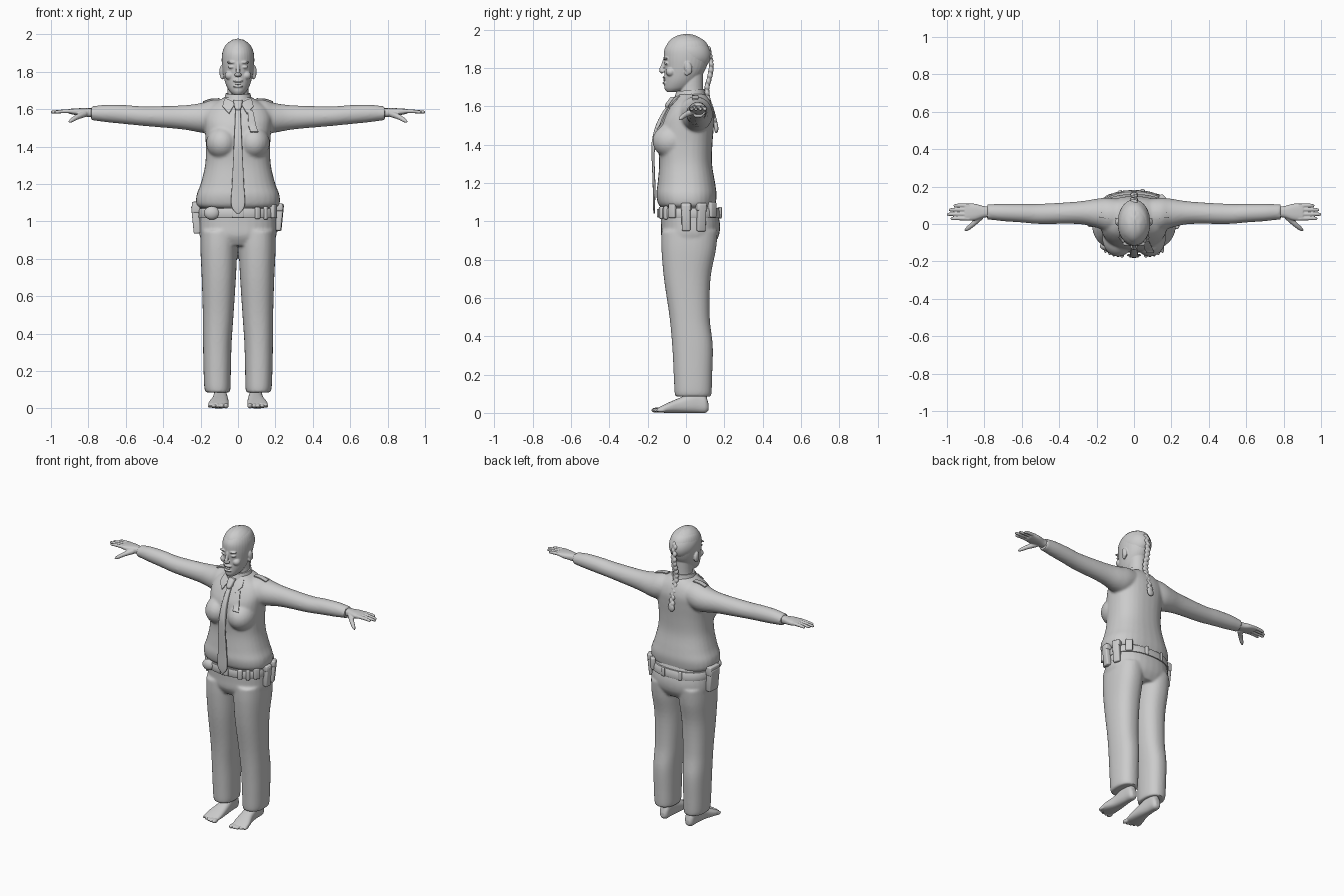
import bpy, bmesh, math
from mathutils import Vector, Matrix

if "Cube" in bpy.data.objects:
    bpy.data.objects.remove(bpy.data.objects["Cube"], do_unlink=True)

grey = bpy.data.materials.new("plain grey")
grey.use_nodes = True
GREY = (.6, .6, .6, 1)
grey.diffuse_color = GREY
grey.node_tree.nodes["Principled BSDF"].inputs["Base Color"].default_value = GREY


def spline(rows, steps):
    """Smoothly interpolate a list of equal-length tuples."""
    out = []
    for i in range(len(rows) - 1):
        p, q, r, s = (rows[max(i - 1, 0)], rows[i], rows[i + 1], rows[min(i + 2, len(rows) - 1)])
        for k in range(steps):
            t = k / steps
            out.append([b + .5 * t * (c - a + t * (2*a - 5*b + 4*c - d + t * (3*(b - c) + d - a)))
                        for a, b, c, d in zip(p, q, r, s)])
    return out + [list(rows[-1])]


def skin(bm, rings):
    """Join rings of points into a closed shell."""
    loops = [[bm.verts.new(p) for p in ring] for ring in rings]
    for lo, hi in zip(loops, loops[1:]):
        for i in range(len(lo)):
            bm.faces.new((lo[i - 1], lo[i], hi[i], hi[i - 1]))
    bm.faces.new(loops[0])
    bm.faces.new(loops[-1])


def loft(bm, rows, axis="z", power=2, sides=32, steps=5):
    """Rows give position on the axis, then low and high bounds of both other directions."""
    rings = []
    for t, a0, a1, b0, b1 in spline(rows, steps):
        ring = []
        for i in range(sides):
            ang = math.tau * i / sides
            c, s = math.cos(ang), math.sin(ang)
            a = (a0 + a1) / 2 + (a1 - a0) / 2 * math.copysign(abs(c) ** (2 / power), c)
            b = (b0 + b1) / 2 + (b1 - b0) / 2 * math.copysign(abs(s) ** (2 / power), s)
            ring.append({"z": (a, b, t), "x": (t, a, b), "y": (a, t, b)}[axis])
        rings.append(ring)
    skin(bm, rings)


def loft_sym(bm, rows, **kw):
    loft(bm, [(z, -x, x, y0, y1) for z, x, y0, y1 in rows], **kw)


def tube(bm, rows, sides=12, steps=4):
    """Rows are x, y, z, radius."""
    pts = spline(rows, steps)
    rings = []
    for i, p in enumerate(pts):
        d = Vector(pts[min(i + 1, len(pts) - 1)][:3]) - Vector(pts[max(i - 1, 0)][:3])
        rot = d.to_track_quat("Z", "Y")
        rings.append([Vector(p[:3]) + rot @ Vector((p[3] * math.cos(math.tau * k / sides),
                      p[3] * math.sin(math.tau * k / sides), 0)) for k in range(sides)])
    skin(bm, rings)


def ball(bm, centre, radii, tilt=0):
    m = Matrix.Translation(centre) @ Matrix.Rotation(tilt, 4, "X") @ Matrix.Diagonal((*radii, 1))
    return bmesh.ops.create_uvsphere(bm, u_segments=24, v_segments=14, radius=1, matrix=m)["verts"]


def mirror(bm):
    g = bmesh.ops.duplicate(bm, geom=bm.verts[:] + bm.edges[:] + bm.faces[:])["geom"]
    for v in g:
        if isinstance(v, bmesh.types.BMVert):
            v.co.x *= -1


def finish(name, bm, voxel=0, relax=0, mods=(), angle=40):
    """Make the object; optionally fuse its shells and soften them."""
    bmesh.ops.recalc_face_normals(bm, faces=bm.faces)
    me = bpy.data.meshes.new(name)
    bm.to_mesh(me)
    bm.free()
    me.materials.append(grey)
    ob = bpy.data.objects.new(name, me)
    bpy.context.collection.objects.link(ob)
    steps = list(mods)
    if voxel:
        steps.append(("REMESH", dict(mode="VOXEL", voxel_size=voxel)))
    if relax:
        steps.append(("SMOOTH", dict(factor=.5, iterations=relax)))
    for kind, props in steps:
        m = ob.modifiers.new(kind.lower(), kind)
        for k, v in props.items():
            setattr(m, k, v)
    bpy.ops.object.select_all(action="DESELECT")
    ob.select_set(True)
    bpy.context.view_layer.objects.active = ob
    bpy.ops.object.convert(target="MESH")
    bpy.ops.object.shade_smooth_by_angle(angle=math.radians(angle))
    return ob


def box(name, centre, size, turn=0, bevel=.008, lean=0):
    bm = bmesh.new()
    m = (Matrix.Translation(centre) @ Matrix.Rotation(turn, 4, "Z") @ Matrix.Rotation(lean, 4, "X")
         @ Matrix.Diagonal((*size, 1)))
    bmesh.ops.create_cube(bm, size=1, matrix=m)
    return finish(name, bm, mods=[("BEVEL", dict(width=bevel, segments=3))])


def plate(name, corners, target, thick=.009, n=10):
    """Thin patch of cloth laid onto the target."""
    a, b, c, d = map(Vector, corners)
    bm = bmesh.new()
    grid = [[bm.verts.new(a.lerp(b, i / n).lerp(d.lerp(c, i / n), j / n))
             for i in range(n + 1)] for j in range(n + 1)]
    for j in range(n):
        for i in range(n):
            bm.faces.new((grid[j][i], grid[j][i + 1], grid[j + 1][i + 1], grid[j + 1][i]))
    return finish(name, bm, mods=[
        ("SHRINKWRAP", dict(target=target, offset=.003)),
        ("SOLIDIFY", dict(thickness=thick, offset=0))])


# Shirt: sleeves and bust mirrored, then the trunk
bm = bmesh.new()
loft(bm, [(.06, -.03, .13, 1.5, 1.65), (.14, -.04, .14, 1.47, 1.65), (.2, -.02, .135, 1.475, 1.632),
          (.3, .0, .12, 1.492, 1.62), (.5, .0, .108, 1.51, 1.615), (.6, .008, .108, 1.52, 1.622),
          (.7, .015, .108, 1.53, 1.624), (.76, .022, .106, 1.538, 1.618), (.785, .022, .105, 1.54, 1.615)],
     axis="x")
ball(bm, (.085, -.075, 1.42), (.085, .1, .09))
mirror(bm)
loft_sym(bm, [(1.07, .2, -.125, .15), (1.09, .222, -.145, .155), (1.14, .222, -.155, .16),
              (1.2, .2, -.148, .152), (1.3, .176, -.14, .136), (1.4, .172, -.145, .138),
              (1.5, .178, -.135, .146), (1.56, .18, -.11, .148), (1.61, .155, -.08, .135),
              (1.645, .105, -.055, .115), (1.665, .07, -.045, .095)], power=2.4)
shirt = finish("shirt", bm, voxel=.008, relax=6)

# Trousers
bm = bmesh.new()
loft(bm, [(.085, .045, .172, -.055, .13), (.11, .04, .18, -.06, .134), (.2, .038, .184, -.064, .137),
          (.35, .034, .187, -.072, .14), (.5, .024, .188, -.086, .124), (.7, .011, .194, -.115, .128),
          (.85, .004, .201, -.128, .156), (.95, .0, .2, -.128, .166)], power=2.3)
mirror(bm)
loft_sym(bm, [(.87, .17, -.1, .14), (.92, .204, -.128, .17), (.98, .208, -.131, .178),
              (1.05, .202, -.132, .165), (1.1, .19, -.125, .15)], power=2.3)
finish("trousers", bm, voxel=.008, relax=5)

# Feet with toes
bm = bmesh.new()
loft(bm, [(.118, .08, .11, .015, .045), (.1, .065, .125, .0, .09), (.05, .06, .13, .0, .11),
          (-.03, .052, .138, .0, .08), (-.1, .05, .158, .0, .05), (-.145, .055, .158, .003, .028)],
     axis="y", power=2.5)
loft(bm, [(.04, .065, .125, .02, .112), (.1, .066, .122, .03, .11), (.2, .06, .13, .02, .11)])
for i in range(5):
    ball(bm, (.064 + .022 * i, -.155 + .003 * i * i / 2, .014), (.014 - .001 * i, .026, .014 - .001 * i))
mirror(bm)
finish("feet", bm, voxel=.004, relax=3)

# Hands with fingers and thumb
bm = bmesh.new()
loft(bm, [(.76, .035, .095, 1.555, 1.605), (.8, .035, .095, 1.558, 1.605), (.85, .02, .108, 1.565, 1.605),
          (.895, .018, .108, 1.574, 1.602), (.905, .022, .104, 1.578, 1.6)], axis="x", power=2.5)
for y, tip in ((.098, .965), (.076, .99), (.052, 1), (.029, .98)):
    tube(bm, [(.88, y, 1.59, .011), (.94, y + .001, 1.588, .01), (tip - .006, y, 1.584, .008),
              (tip, y, 1.583, .003)])
tube(bm, [(.82, .04, 1.575, .018), (.86, .0, 1.558, .014), (.89, -.025, 1.54, .011), (.905, -.036, 1.53, .004)])
mirror(bm)
finish("hands", bm, voxel=.004, relax=2)

# Head: ears, lids, lips mirrored, then skull, neck and nose
bm = bmesh.new()
ball(bm, (.088, .012, 1.8), (.012, .02, .034), .2)
ball(bm, (.084, .005, 1.775), (.01, .012, .016))
ball(bm, (.035, -.102, 1.825), (.019, .012, .008))
ball(bm, (.034, -.106, 1.85), (.028, .012, .007))
ball(bm, (.045, -.08, 1.78), (.026, .026, .024))
ball(bm, (.011, -.122, 1.783), (.009, .01, .008))
mirror(bm)
loft_sym(bm, [(1.675, .022, -.1, -.045), (1.695, .045, -.113, .02), (1.735, .066, -.113, .06),
              (1.79, .08, -.112, .1), (1.85, .087, -.116, .12), (1.9, .084, -.112, .122),
              (1.94, .068, -.085, .1), (1.962, .036, -.05, .06), (1.97, .008, -.015, .02)])
loft_sym(bm, [(1.6, .075, -.04, .1), (1.68, .058, -.035, .09), (1.78, .056, -.03, .09)])
tube(bm, [(0, -.11, 1.85, .008), (0, -.122, 1.81, .01), (0, -.13, 1.788, .012), (0, -.12, 1.776, .008)])
for z in (1.752, 1.722):
    ball(bm, (0, -.112, z), (.028, .011, .007))
finish("head", bm, voxel=.004, relax=3)
bm = bmesh.new()
ball(bm, (0, -.113, 1.737), (.02, .005, .007))
finish("mouth", bm)

# Hair: cornrowed cap and hanging plait
bm = bmesh.new()
for v in ball(bm, (0, .012, 1.878), (.088, .122, .097), -.25):
    v.co.z += .003 * math.cos(v.co.x * 210)
finish("hair", bm, mods=[("SUBSURF", dict(levels=1))])
bm = bmesh.new()
path = spline([(.118, 1.9), (.132, 1.82), (.125, 1.76), (.11, 1.7), (.115, 1.64), (.138, 1.57), (.155, 1.5)], 4)
for i, (y, z) in enumerate(path):
    ball(bm, (.006 * (-1) ** i, y, z), (.015, .013, .017), .3)
ball(bm, (0, .158, 1.485), (.024, .011, .026))
finish("plait", bm, voxel=.004, relax=1)

# Tie and knot
bm = bmesh.new()
loft_sym(bm, [(1.04, .004, -.169, -.163), (1.085, .036, -.173, -.161), (1.2, .032, -.174, -.16),
              (1.35, .025, -.18, -.164), (1.42, .022, -.178, -.15), (1.5, .018, -.158, -.13),
              (1.57, .015, -.123, -.09), (1.61, .013, -.092, -.07)], power=4)
loft_sym(bm, [(1.595, .012, -.108, -.07), (1.61, .019, -.108, -.065), (1.645, .024, -.083, -.04),
              (1.65, .018, -.075, -.045)], power=3)
finish("tie", bm)

# Collar band, collar wings, shoulder straps and chest strap
bm = bmesh.new()
loft_sym(bm, [(1.635, .085, -.068, .108), (1.66, .073, -.058, .1), (1.685, .066, -.05, .096)])
for v in bm.verts:
    v.co.z += .08 * (v.co.y - .03)
finish("collar", bm)
for side, s in (("left", 1), ("right", -1)):
    plate(side + "_collar_wing", [(s * .015, -.09, 1.645), (s * .075, -.04, 1.665),
                                  (s * .085, -.08, 1.62), (s * .05, -.12, 1.585)], shirt)
    plate(side + "_shoulder_strap", [(s * .1, .03, 1.66), (s * .19, .03, 1.65),
                                     (s * .19, .065, 1.65), (s * .1, .065, 1.66)], shirt)
plate("chest_strap", [(.056, -.13, 1.62), (.09, -.13, 1.62), (.112, -.16, 1.485), (.062, -.16, 1.485)], shirt)

# Belt with buckle
bm = bmesh.new()
loft_sym(bm, [(1.018, .208, -.139, .178), (1.022, .213, -.144, .182), (1.064, .21, -.144, .176),
              (1.068, .205, -.139, .17)], power=2.3, steps=2)
finish("belt", bm)
box("buckle", (0, -.146, 1.043), (.06, .012, .045), bevel=.005)
bm = bmesh.new()
ball(bm, (-.14, -.118, 1.045), (.042, .026, .036))
finish("round_pouch", bm)


# Gear around the belt: angle in degrees from the left side, width, depth, height, centre height
gear = [("key_holder", -62, .03, .02, .065, 1.045), ("front_keeper", -48, .025, .02, .07, 1.045),
        ("small_pouch", -32, .04, .03, .075, 1.055), ("front_magazine", -6, .045, .034, .14, 1.02),
        ("rear_magazine", 22, .045, .034, .145, 1.02), ("rear_pouch", 46, .045, .028, .08, 1.06),
        ("back_keeper", 78, .025, .014, .06, 1.045), ("other_keeper", 110, .025, .014, .06, 1.045),
        ("holster", 176, .085, .04, .15, 1.01), ("holster_flap", 176, .092, .046, .06, 1.075)]
for name, deg, w, d, h, z in gear:
    a = math.radians(deg)
    spot = (.222 * math.cos(a), .018 + .165 * math.sin(a), z)
    box(name, spot, (w, d, h), a + math.pi / 2, lean=.1 if h > .1 else 0)
    if "magazine" in name:
        box(name + "_flap", (spot[0], spot[1], 1.075), (w + .008, d + .008, .04), a + math.pi / 2)
